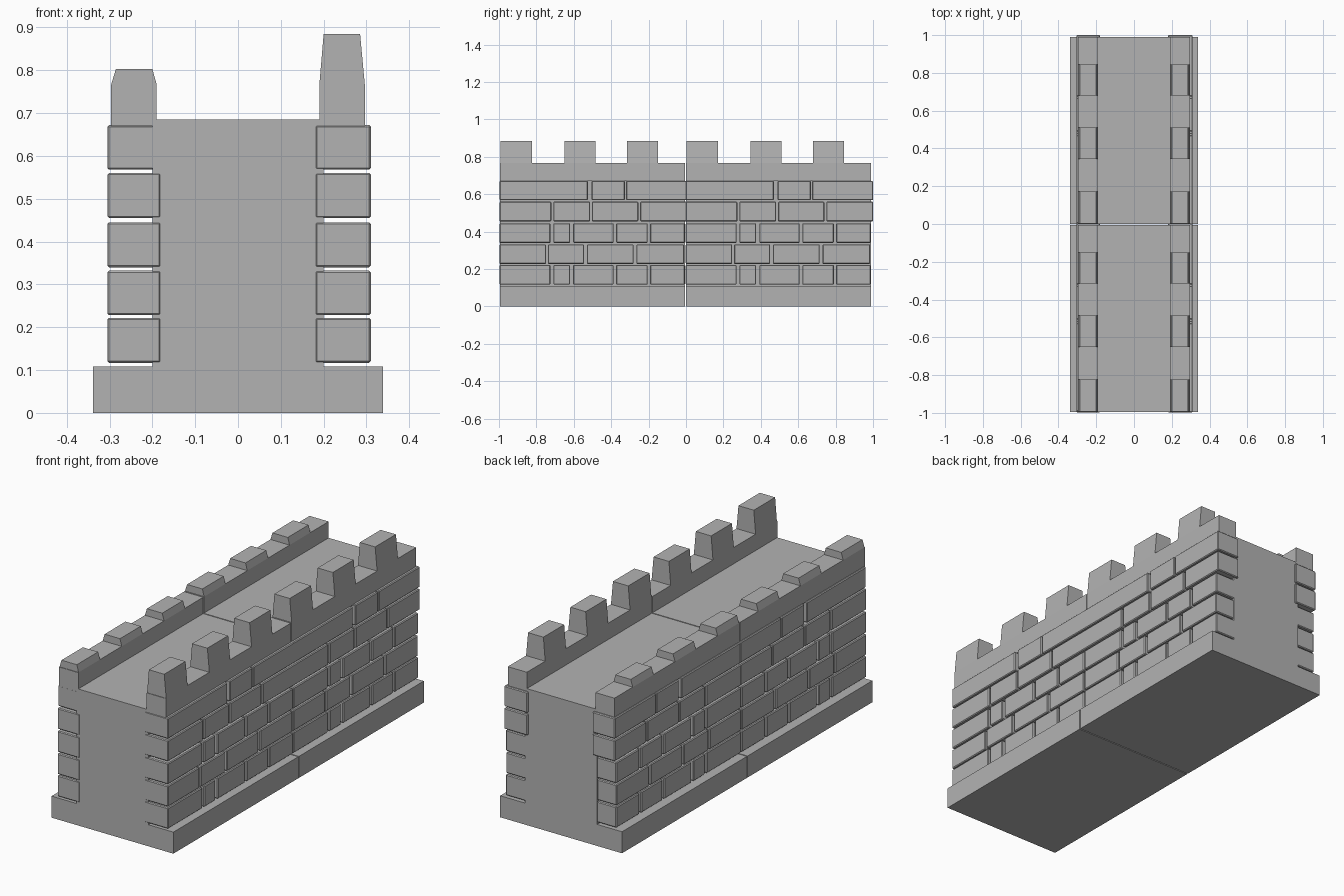
import bpy, bmesh

cube = bpy.data.objects.get("Cube")
if cube:
    bpy.data.objects.remove(cube, do_unlink=True)

stone = bpy.data.materials.new("grey_stone")
stone.use_nodes = True
GREY = (0.45, 0.45, 0.45, 1)
stone.diffuse_color = GREY
stone.node_tree.nodes["Principled BSDF"].inputs["Base Color"].default_value = GREY

SECTION = 0.99              # length of one wall section
STARTS = (-0.995, 0.0)      # where the two sections begin


def new_object(name, bm):
    bmesh.ops.recalc_face_normals(bm, faces=bm.faces)
    mesh = bpy.data.meshes.new(name)
    bm.to_mesh(mesh)
    bm.free()
    mesh.materials.append(stone)
    obj = bpy.data.objects.new(name, mesh)
    bpy.context.collection.objects.link(obj)
    return obj


def extrude_profile(bm, profile, y0, y1):
    """Solid with an x-z outline running along y."""
    front = [bm.verts.new((x, y0, z)) for x, z in profile]
    back = [bm.verts.new((x, y1, z)) for x, z in profile]
    bm.faces.new(front)
    bm.faces.new(back[::-1])
    n = len(profile)
    for i in range(n):
        j = (i + 1) % n
        bm.faces.new((front[i], back[i], back[j], front[j]))


def box(bm, x0, x1, y0, y1, z0, z1):
    extrude_profile(bm, [(x0, z0), (x1, z0), (x1, z1), (x0, z1)], y0, y1)


# Stepped body: wide footing and narrow core up to the walkway
BODY = [(-0.338, 0), (0.338, 0), (0.338, 0.108), (0.2, 0.108),
        (0.2, 0.685), (-0.2, 0.685), (-0.2, 0.108), (-0.338, 0.108)]

# Brick spans along one section, per course from the bottom up
SHORT = [(-0.002, 0.27), (0.286, 0.375), (0.392, 0.608), (0.622, 0.79), (0.803, 0.987)]
COURSES = [
    (0.117, 0.222, SHORT),
    (0.228, 0.332, [(-0.002, 0.247), (0.257, 0.45), (0.465, 0.715), (0.73, 0.985)]),
    (0.340, 0.445, SHORT),
    (0.455, 0.560, [(-0.002, 0.275), (0.286, 0.482), (0.492, 0.74), (0.75, 1.0)]),
    (0.568, 0.672, [(-0.002, 0.47), (0.49, 0.668), (0.675, 1.0)]),
]
MERLONS = [(0.003, 0.172), (0.345, 0.51), (0.68, 0.845)]

for part, start in zip(("front", "back"), STARTS):
    bm = bmesh.new()
    extrude_profile(bm, BODY, start, start + SECTION)
    new_object(part + "_wall_body", bm)

    for side, sign, outer, top in (("left", 1, 0.31, 0.885), ("right", -1, 0.305, 0.803)):
        # Brick facing with slightly worn edges
        bm = bmesh.new()
        for row, (z0, z1, spans) in enumerate(COURSES):
            for a, b in spans:
                if sign < 0 and row == 4 and a < 0:
                    a = 0.003
                y0 = max(start + a, -1.0)
                y1 = min(start + b, 1.0)
                box(bm, sign * 0.18, sign * outer, y0, y1, z0, z1)
        bmesh.ops.bevel(bm, geom=bm.edges[:], offset=0.004, segments=1, affect='EDGES')
        new_object(part + "_" + side + "_bricks", bm)

        # Parapet with tapering merlons
        bm = bmesh.new()
        x0, x1 = sign * 0.19, sign * 0.296
        box(bm, x0, x1, start, start + SECTION, 0.67, 0.767)
        taper = [(x0, 0.767), (x1, 0.767), (sign * 0.285, top), (sign * 0.2, top)]
        for a, b in MERLONS:
            extrude_profile(bm, taper, start + a, start + b)
        new_object(part + "_" + side + "_parapet", bm)
